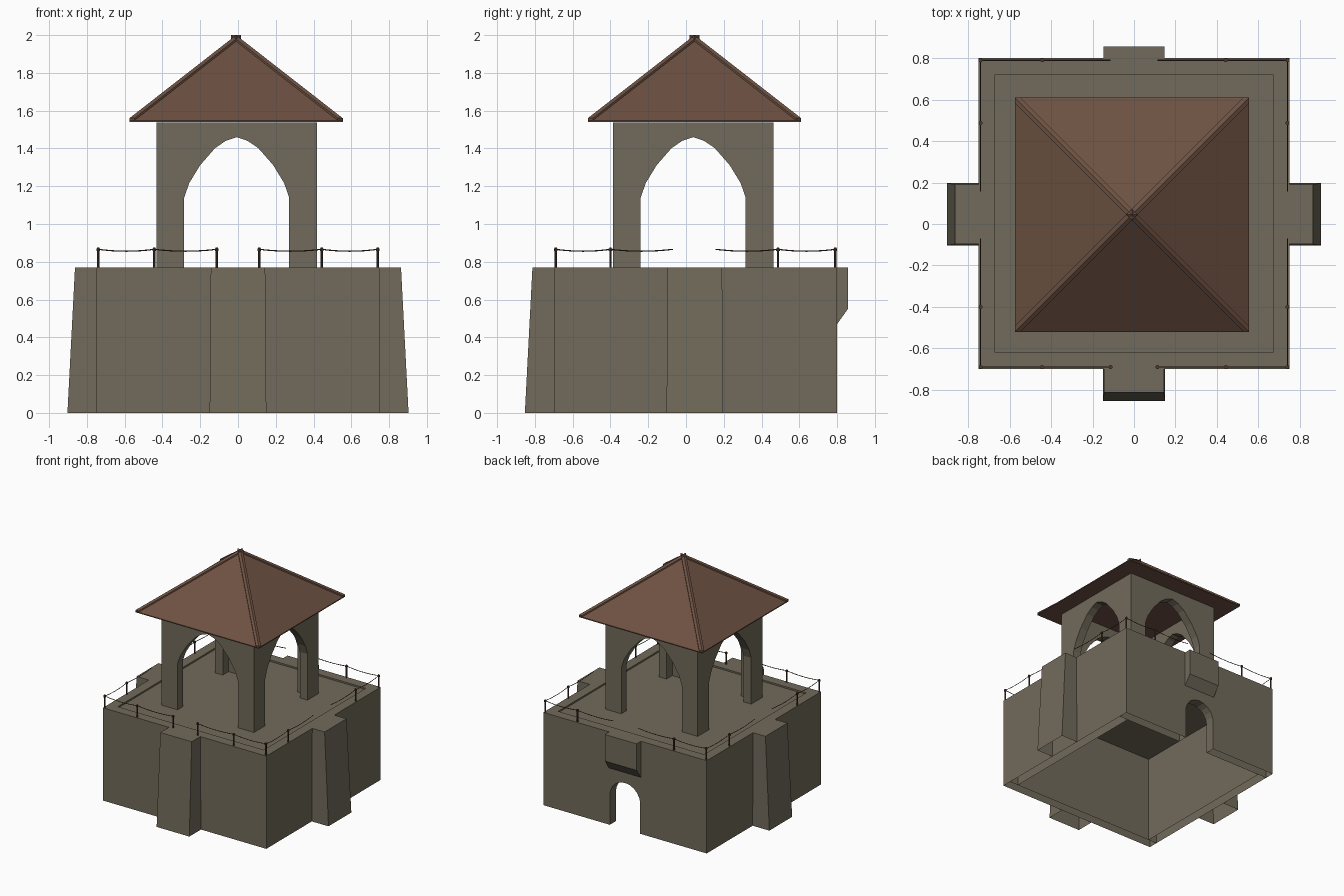
import bpy, bmesh, math
from mathutils import Vector

if "Cube" in bpy.data.objects:
    bpy.data.objects.remove(bpy.data.objects["Cube"])


def material(name, rgb):
    m = bpy.data.materials.new(name)
    m.diffuse_color = (*rgb, 1)
    m.use_nodes = True
    m.node_tree.nodes["Principled BSDF"].inputs["Base Color"].default_value = m.diffuse_color
    return m


STONE = material("grey brown stone", (0.168, 0.147, 0.106))
ROOF = material("brown roof tile", (0.153, 0.083, 0.055))
WOOD = material("dark wood", (0.075, 0.042, 0.026))


def finish(name, bm, mat, open_bottom=False):
    bmesh.ops.recalc_face_normals(bm, faces=bm.faces)
    if open_bottom:
        low = [f for f in bm.faces if all(abs(v.co.z) < 1e-5 for v in f.verts)]
        bmesh.ops.delete(bm, geom=low, context='FACES')
    me = bpy.data.meshes.new(name)
    bm.to_mesh(me)
    bm.free()
    me.materials.append(mat)
    ob = bpy.data.objects.new(name, me)
    bpy.context.collection.objects.link(ob)
    return ob


def loft(bm, a, b):
    """Solid between two matching point loops."""
    va = [bm.verts.new(p) for p in a]
    vb = [bm.verts.new(p) for p in b]
    n = len(va)
    bm.faces.new(va)
    bm.faces.new(vb[::-1])
    for i in range(n):
        j = (i + 1) % n
        bm.faces.new((va[i], vb[i], vb[j], va[j]))


def panel(name, pts, axis, d0, d1, open_bottom=False):
    """Upright wall: pts are (along, z); d0..d1 is its depth along axis."""
    def place(d):
        return [(u, d, z) if axis == 'y' else (d, u, z) for u, z in pts]
    bm = bmesh.new()
    loft(bm, place(d0), place(d1))
    return finish(name, bm, STONE, open_bottom)


def rect(u0, u1, z0, z1):
    return [(u0, z0), (u1, z0), (u1, z1), (u0, z1)]


def arched(u0, u1, z0, z1, c, half):
    """Rectangle with an arched opening; half lists (offset, z) upwards to the apex."""
    right = [(c + o, z) for o, z in half]
    left = [(c - o, z) for o, z in reversed(half[:-1])]
    opening = left[::-1] + right[::-1]
    return [(u0, z0)] + opening + [(u1, z0), (u1, z1), (u0, z1)]


# Hollow stone base with a doorway in the back wall
T, TOP = 0.08, 0.77
door = [(0.14, 0)] + [(0.14 * math.cos(a), 0.245 + 0.14 * math.sin(a))
                      for a in (i * math.pi / 10 for i in range(6))]
panel("base_front_wall", rect(-0.75, 0.75, 0, TOP), 'y', -0.70, -0.70 + T, True)
panel("base_back_wall", arched(-0.75, 0.75, 0, TOP, 0, door), 'y', 0.80 - T, 0.80, True)
for side, s in (("left", -1), ("right", 1)):
    panel(f"base_{side}_wall", rect(-0.70 + T, 0.80 - T, 0, TOP), 'x',
          s * (0.75 - T), s * 0.75, True)
panel("deck", rect(-0.67, 0.67, 0.73, 0.757), 'y', -0.62, 0.72)


# Tapered buttresses on the front, left and right
def buttress(name, origin, out, along):
    o, n, t = Vector(origin), Vector(out), Vector(along)

    def ring(w, d, z):
        return [o + t * u + n * k + Vector((0, 0, z))
                for u, k in ((-w, 0), (w, 0), (w, d), (-w, d))]
    bm = bmesh.new()
    loft(bm, ring(0.15, 0.153, 0), ring(0.144, 0.113, TOP))
    finish(name, bm, STONE, True)


buttress("front_buttress", (0, -0.70, 0), (0, -1, 0), (1, 0, 0))
buttress("left_buttress", (-0.75, 0.047, 0), (-1, 0, 0), (0, 1, 0))
buttress("right_buttress", (0.75, 0.047, 0), (1, 0, 0), (0, 1, 0))

# Corbelled block above the back door
panel("back_corbel", [(0.80, 0.47), (0.857, 0.55), (0.857, TOP), (0.80, TOP)],
      'x', -0.146, 0.146)

# Open belfry with an arch on each side
CX, CY, W, TW = -0.007, 0.038, 0.424, 0.07
Z0, Z1 = 0.75, 1.538
arch = [(0.278, Z0), (0.278, 1.14), (0.251, 1.217), (0.193, 1.312),
        (0.114, 1.402), (0.058, 1.44), (0, 1.46)]
for name, s in (("front", -1), ("back", 1)):
    panel(f"belfry_{name}_wall", arched(CX - W, CX + W, Z0, Z1, CX, arch),
          'y', CY + s * (W - TW), CY + s * W)
for name, s in (("left", -1), ("right", 1)):
    panel(f"belfry_{name}_wall", arched(CY - W + TW, CY + W - TW, Z0, Z1, CY, arch),
          'x', CX + s * (W - TW), CX + s * W)

# Pyramid roof
RX, RY, H, RISE = -0.01, 0.045, 0.565, 0.44
bm = bmesh.new()
corners = [(-1, -1), (1, -1), (1, 1), (-1, 1)]
low = [bm.verts.new((RX + H * a, RY + H * b, 1.54)) for a, b in corners]
eave = [bm.verts.new((RX + H * a, RY + H * b, 1.548)) for a, b in corners]
tip = bm.verts.new((RX, RY, 1.548 + RISE))
bm.faces.new(low[::-1])
for i in range(4):
    j = (i + 1) % 4
    bm.faces.new((low[i], low[j], eave[j], eave[i]))
    bm.faces.new((eave[i], eave[j], tip))
finish("roof", bm, ROOF)

# Raised strips along the four hips
S = 0.027
for k, (a, b) in enumerate(corners):
    def section(h, z):
        pts = [(h - S, h, z), (h, h, z), (h, h - S, z),
               (h, h - S, z - 0.02), (h, h, z - 0.02), (h - S, h, z - 0.02)]
        return [(RX + a * x, RY + b * y, q) for x, y, q in pts]
    bm = bmesh.new()
    loft(bm, section(H, 1.56), section(0, 1.56 + RISE))
    finish(f"roof_hip_strip_{k + 1}", bm, ROOF)


# Rope railings: posts and sagging rope
def post(x, y):
    bm = bmesh.new()

    def ring(r, z):
        return [(x + r * math.cos(i * math.pi / 4), y + r * math.sin(i * math.pi / 4), z)
                for i in range(8)]
    loft(bm, ring(0.006, TOP - 0.005), ring(0.006, 0.875))
    loft(bm, ring(0.01, 0.858), ring(0.01, 0.87))
    finish("railing_post", bm, WOOD)


def rope(stops):
    pts = []
    for (x0, y0), (x1, y1) in zip(stops, stops[1:]):
        for i in range(9):
            f = i / 8
            pts.append((x0 + (x1 - x0) * f, y0 + (y1 - y0) * f,
                        0.866 - 0.04 * f * (1 - f)))
    cu = bpy.data.curves.new("railing_rope", 'CURVE')
    cu.dimensions = '3D'
    cu.bevel_depth = 0.003
    cu.bevel_resolution = 0
    cu.use_fill_caps = True
    sp = cu.splines.new('POLY')
    clean = [p for i, p in enumerate(pts) if i == 0 or p != pts[i - 1]]
    sp.points.add(len(clean) - 1)
    for q, p in zip(sp.points, clean):
        q.co = (*p, 1)
    cu.materials.append(WOOD)
    bpy.context.collection.objects.link(bpy.data.objects.new("railing_rope", cu))


for s in (-1, 1):
    x = [s * 0.74, s * 0.443, s * 0.113]
    rope([(u, -0.69) for u in x])
    rope([(u, 0.79) for u in x])
    rope([(s * 0.74, v) for v in (-0.69, -0.40, -0.07)])
    rope([(s * 0.74, v) for v in (0.79, 0.487, 0.157)])
    for p in ((x[0], -0.69), (x[1], -0.69), (x[2], -0.69), (x[0], 0.79),
              (x[1], 0.79), (x[0], -0.40), (x[0], 0.487)):
        post(*p)
